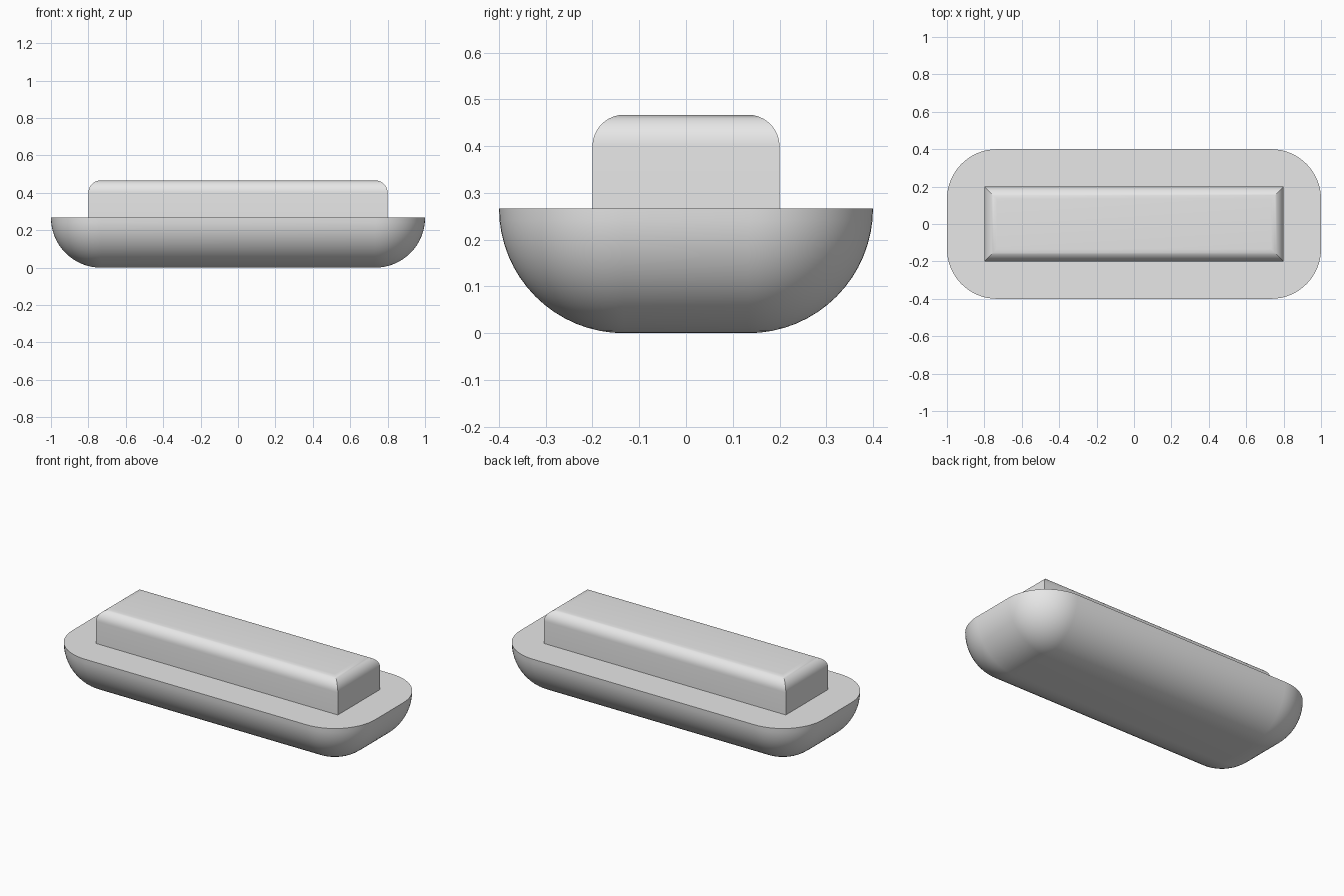
import bpy, bmesh
from math import sin, cos, pi, radians

default = bpy.data.objects.get("Cube")
if default:
    bpy.data.objects.remove(default, do_unlink=True)

RADIUS = 0.267       # hull rounding and deck height
STEPS = 16           # segments per quarter turn

grey = bpy.data.materials.new("light grey")
grey.use_nodes = True
colour = (0.8, 0.8, 0.8, 1)
grey.diffuse_color = colour
grey.node_tree.nodes["Principled BSDF"].inputs["Base Color"].default_value = colour


def finish(bm, name):
    bmesh.ops.recalc_face_normals(bm, faces=bm.faces)
    mesh = bpy.data.meshes.new(name)
    bm.to_mesh(mesh)
    bm.free()
    mesh.materials.append(grey)
    obj = bpy.data.objects.new(name, mesh)
    bpy.context.collection.objects.link(obj)
    bpy.ops.object.select_all(action='DESELECT')
    obj.select_set(True)
    bpy.context.view_layer.objects.active = obj
    bpy.ops.object.shade_smooth_by_angle(angle=radians(30))
    return obj


def rounded_ring(bm, core_x, core_y, r, z):
    """Rounded rectangle outline around a fixed core rectangle."""
    corners = ((1, 1), (-1, 1), (-1, -1), (1, -1))
    ring = []
    for quarter, (sx, sy) in enumerate(corners):
        for i in range(STEPS + 1):
            a = (quarter + i / STEPS) * pi / 2
            ring.append(bm.verts.new((sx * core_x + r * cos(a),
                                      sy * core_y + r * sin(a), z)))
    return ring


# Hull: lower half of a fully rounded box, with a flat deck
bm = bmesh.new()
rings = []
for i in range(STEPS + 1):
    a = i / STEPS * pi / 2
    rings.append(rounded_ring(bm, 1 - RADIUS, 0.4 - RADIUS,
                              RADIUS * cos(a), RADIUS * (1 - sin(a))))
for upper, lower in zip(rings, rings[1:]):
    for j in range(len(upper)):
        k = (j + 1) % len(upper)
        bm.faces.new((upper[j], upper[k], lower[k], lower[j]))
bm.faces.new(rings[0])
bm.faces.new(rings[-1])
bmesh.ops.remove_doubles(bm, verts=bm.verts, dist=0.0005)
finish(bm, "hull")

# Cabin: box with only its top edges rounded
bm = bmesh.new()
bmesh.ops.create_cube(bm, size=1)
for v in bm.verts:
    v.co = (v.co.x * 1.6, v.co.y * 0.4, RADIUS + (v.co.z + 0.5) * 0.2)
top_edges = [e for e in bm.edges if all(v.co.z > 0.4 for v in e.verts)]
bmesh.ops.bevel(bm, geom=top_edges, offset=0.067, segments=10,
                profile=0.5, affect='EDGES')
finish(bm, "cabin")
